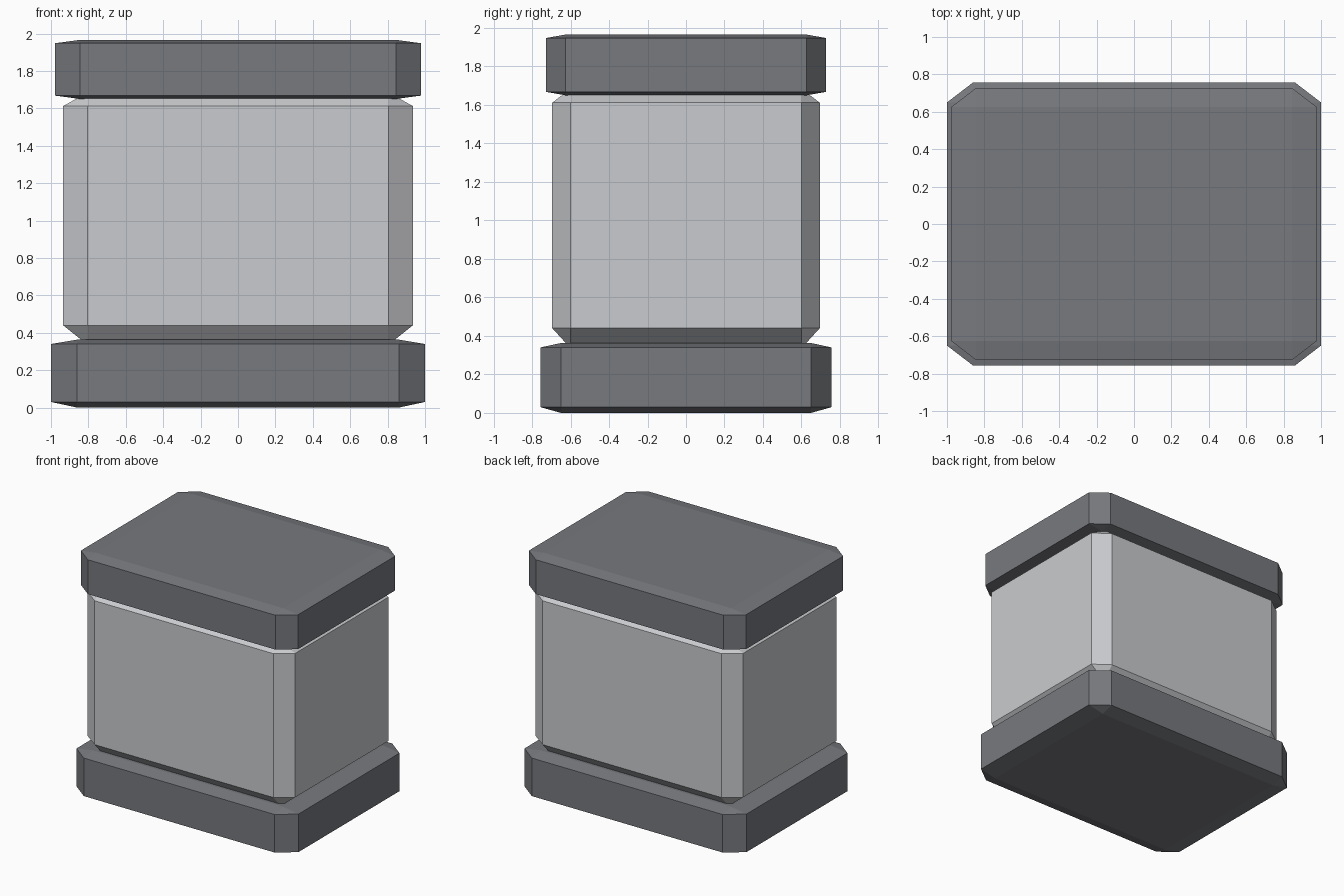
import bpy
import bmesh
from math import copysign

cube = bpy.data.objects.get("Cube")
if cube:
    bpy.data.objects.remove(cube, do_unlink=True)


def make_material(name, colour):
    mat = bpy.data.materials.new(name)
    mat.use_nodes = True
    mat.diffuse_color = (*colour, 1)
    mat.node_tree.nodes["Principled BSDF"].inputs["Base Color"].default_value = (*colour, 1)
    return mat


def chamfered_block(name, mat, x, y, z):
    """Chamfered box; x and y are (flat edge, outer side), z lists the four levels upward."""
    bm = bmesh.new()
    bmesh.ops.create_cube(bm, size=2)
    bmesh.ops.bevel(bm, geom=bm.edges[:], offset=0.2, segments=1,
                    affect='EDGES', profile=0.5)
    # stretch the even chamfer to the wanted width on each axis
    for v in bm.verts:
        outer = [abs(c) > 0.9 for c in v.co]
        level = (3 if outer[2] else 2) if v.co.z > 0 else (0 if outer[2] else 1)
        v.co = (copysign(x[outer[0]], v.co.x), copysign(y[outer[1]], v.co.y), z[level])
    bmesh.ops.recalc_face_normals(bm, faces=bm.faces[:])
    mesh = bpy.data.meshes.new(name)
    bm.to_mesh(mesh)
    bm.free()
    mesh.materials.append(mat)
    obj = bpy.data.objects.new(name, mesh)
    bpy.context.collection.objects.link(obj)
    return obj


dark_grey = make_material("dark grey", (0.185, 0.192, 0.208))
light_grey = make_material("light grey", (0.59, 0.6, 0.62))

# Wide foot, pale middle and slightly narrower lid
chamfered_block("base", dark_grey, (0.86, 1.0), (0.65, 0.757), (0, 0.03, 0.34, 0.363))
chamfered_block("body", light_grey, (0.805, 0.935), (0.6, 0.695), (0.336, 0.44, 1.612, 1.684))
chamfered_block("lid", dark_grey, (0.845, 0.978), (0.625, 0.727), (1.65, 1.668, 1.948, 1.966))
